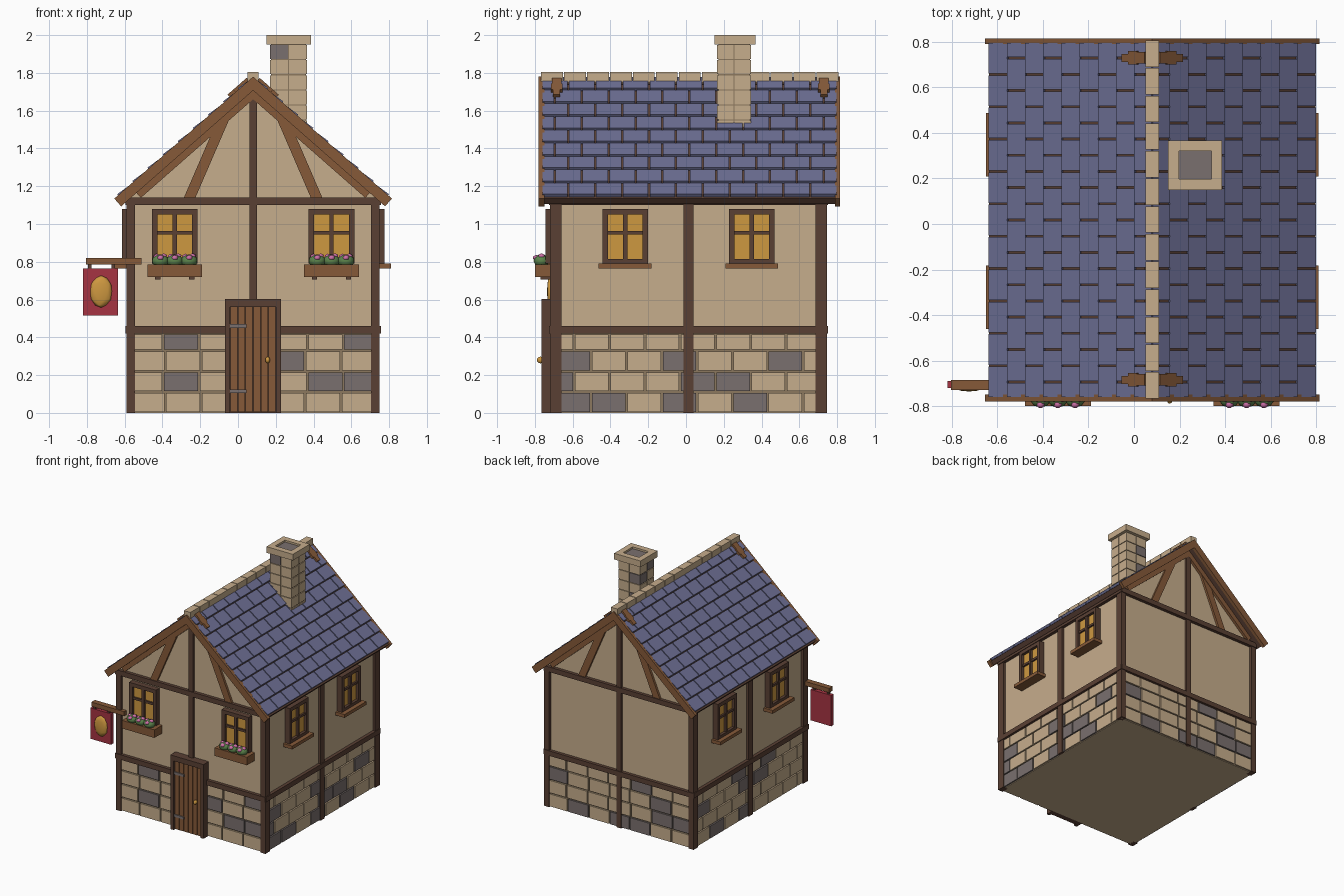
import bpy, bmesh, math, random
from mathutils import Matrix, Vector

if "Cube" in bpy.data.objects:
    bpy.data.objects.remove(bpy.data.objects["Cube"])

random.seed(4)
CX, CY = 0.08, 0.013            # house centre
HX, HY = 0.65, 0.713            # half size of the walls
RIDGE, SLOPE = 1.78, math.atan(0.878)

PALETTE = {
    "tan_plaster": (198, 173, 140), "mortar": (140, 120, 94), "grey_stone": (122, 112, 110),
    "dark_timber": (90, 64, 52), "brown_wood": (134, 90, 57), "slate_blue": (110, 112, 150),
    "amber": (206, 152, 64), "red_board": (166, 52, 66), "leaf_green": (92, 132, 76),
    "petal_pink": (206, 112, 168)}
TAN, MORTAR, GREY, DARK, WOOD, BLUE, AMBER, RED, GREEN, PINK = PALETTE


def linear(c):
    c /= 255
    return c / 12.92 if c <= 0.04045 else ((c + 0.055) / 1.055) ** 2.4


mats = {}
for name, rgb in PALETTE.items():
    mats[name] = bpy.data.materials.new(name)
    mats[name].diffuse_color = (*[linear(c) for c in rgb], 1)

parts = {}                      # part name -> (bmesh, list of its materials)


def paint(part, verts, mat):
    slots = parts[part][1]
    if mat not in slots:
        slots.append(mat)
    for f in {f for v in verts for f in v.link_faces}:
        f.material_index = slots.index(mat)


def box(part, x, y, z, mat, frame=Matrix()):
    """Box from three (low, high) ranges inside a frame."""
    bm = parts.setdefault(part, (bmesh.new(), []))[0]
    mid = Vector([(a + b) / 2 for a, b in (x, y, z)])
    size = [b - a for a, b in (x, y, z)]
    m = frame @ Matrix.Translation(mid) @ Matrix.Diagonal((*size, 1))
    paint(part, bmesh.ops.create_cube(bm, size=1, matrix=m)["verts"], mat)


def ball(part, centre, radii, mat, detail=2):
    bm = parts.setdefault(part, (bmesh.new(), []))[0]
    m = Matrix.Translation(centre) @ Matrix.Diagonal((*radii, 1))
    paint(part, bmesh.ops.create_icosphere(bm, subdivisions=detail, radius=1, matrix=m)["verts"], mat)


def wall(angle, dist):
    """Frame of a wall: x along it, -y outward, y = 0 on its surface."""
    return (Matrix.Translation((CX, CY, 0)) @ Matrix.Rotation(math.radians(angle), 4, "Z")
            @ Matrix.Translation((0, -dist, 0)))


FRONT, RIGHT, BACK, LEFT = wall(0, HY), wall(90, HX), wall(180, HY), wall(-90, HX)


def slope(side):
    """Frame of a roof slope: x down the slope, z away from the roof."""
    c, s = math.cos(SLOPE), math.sin(SLOPE)
    return Matrix(((side * c, 0, side * s, CX), (0, 1, 0, 0), (-s, 0, c, RIDGE), (0, 0, 0, 1)))


# Walls: stone base, plaster storey and gable prism
X, Y = (CX - HX, CX + HX), (CY - HY, CY + HY)
box("base_wall", X, Y, (0.004, 0.43), MORTAR)
box("floor", X, Y, (0, 0.004), TAN)
box("plaster_wall", X, Y, (0.43, 1.12), TAN)
bm = parts.setdefault("gable_wall", (bmesh.new(), []))[0]
outline = [(X[0], 1.12), (X[1], 1.12), (X[1], 1.14), (CX, 1.71), (X[0], 1.14)]
face = bm.faces.new([bm.verts.new((x, Y[0], z)) for x, z in outline])
new = bmesh.ops.extrude_face_region(bm, geom=[face])["geom"]
bmesh.ops.translate(bm, vec=(0, 2 * HY, 0), verts=[g for g in new if isinstance(g, bmesh.types.BMVert)])
bm.faces.new([v for v in face.verts]) if not face.is_valid else None
paint("gable_wall", list(bm.verts), TAN)

# Stone courses
LEVELS = [0, 0.11, 0.22, 0.33, 0.42]


def courses(part, frame, half, joints, greys):
    for row in range(4):
        edges = [-half] + joints(row) + [half]
        for k in range(len(edges) - 1):
            grey = (row, k) in greys if greys else random.random() < 0.22
            box(part, (edges[k] + 0.005, edges[k + 1] - 0.005), (-0.013, 0.01),
                (LEVELS[row] + 0.005, LEVELS[row + 1] - 0.005), GREY if grey else TAN, frame)


def end_joints(row):
    return [u + 0.012 * (row % 2) * (-1 if u < 0 else 1) for u in (-0.465, -0.275, -0.09, 0.09, 0.275, 0.465)]


def side_joints(row):
    return [(-0.605 if row % 2 else -0.515) + 0.187 * k for k in range(7)]


courses("front_stones", FRONT, HX - 0.01, end_joints, {(1, 1), (1, 5), (1, 6), (2, 4), (3, 1), (3, 6)})
courses("right_stones", RIGHT, HY - 0.01, side_joints,
        {(0, 0), (0, 1), (0, 3), (0, 5), (1, 0), (1, 4), (1, 5), (2, 0), (2, 3), (2, 6)})
courses("back_stones", BACK, HX - 0.01, end_joints, None)
courses("left_stones", LEFT, HY - 0.01, side_joints, None)

# Timber frame
for sx in (-1, 1):
    for sy in (-1, 1):
        box("corner_posts", sorted((CX + sx * 0.625, CX + sx * 0.67)),
            sorted((CY + sy * 0.673, CY + sy * 0.733)), (0, 1.12), DARK)
for frame, half, top in ((FRONT, HX, 1.14), (BACK, HX, 1.14), (RIGHT, HY, 1.125), (LEFT, HY, 1.125)):
    box("rails", (-half - 0.022, half + 0.022), (-0.026, 0.01), (0.42, 0.46), DARK, frame)
    box("rails", (-half - 0.022, half + 0.022), (-0.026, 0.01), (1.10, top), DARK, frame)
    gable = half == HX
    box("middle_posts", (-0.02, 0.02) if gable else (-0.026, 0.026), (-0.02, 0.01),
        (0.5 if frame is FRONT else 0, 1.72 if gable else 1.11), DARK, frame)

# Gable braces and rafters
for frame in (FRONT, BACK):
    for s in (-1, 1):
        a, b = Vector((s * 0.34, 0, 1.13)), Vector((s * 0.15, 0, 1.57))
        tilt = Matrix.Translation(a) @ Matrix.Rotation(math.atan2(b.x - a.x, b.z - a.z), 4, "Y")
        box("gable_braces", (-0.028, 0.028), (-0.018, 0.01), (0, (b - a).length), WOOD, frame @ tilt)
for s in (-1, 1):
    for y in ((Y[0] - 0.022, Y[0] + 0.01), (Y[1] - 0.01, Y[1] + 0.022)):
        box("rafters", (0, 0.87), y, (-0.09, -0.04), WOOD, slope(s))
    for y in ((-0.78, -0.75), (0.79, 0.815)):
        box("barge_boards", (0, 0.978), y, (-0.055, 0), WOOD, slope(s))

# Roof deck and overlapping slates
R0, R1, ROWS, COLS = -0.765, 0.80, 9, 11
row_len, tile = 0.958 / ROWS, (R1 - R0) / COLS
for s in (-1, 1):
    box("roof_deck", (0, 0.965), (-0.755, 0.795), (-0.05, -0.012), DARK, slope(s))
    for r in range(ROWS):
        tilt = slope(s) @ Matrix.Translation((r * row_len, 0, -0.012)) @ Matrix.Rotation(-0.09, 4, "Y")
        for c in range(COLS + 1):
            lo = R0 + (c - 0.5 * (r % 2)) * tile
            y = (max(lo, R0) + 0.004, min(lo + tile, R1) - 0.004)
            if y[1] - y[0] > 0.02:
                box("roof_slates", (0, row_len - 0.006), y, (-0.008, 0.01), BLUE, tilt)
    # Carved straps over the ridge ends
    for yc in (-0.685, 0.73):
        for s0, s1, w in ((0.03, 0.075, 0.025), (0.075, 0.125, 0.03), (0.125, 0.165, 0.018)):
            box("ridge_straps", (s0, s1), (yc - w, yc + w), (-0.01, 0.018), WOOD, slope(s))

# Ridge caps
for k in range(13):
    y = -0.77 + k * 0.1215
    box("ridge_caps", (CX - 0.029, CX + 0.029), (y + 0.003, y + 0.1185), (1.75, 1.805), TAN)

# Chimney: core, blocks, hollow cap
box("chimney_core", (0.176, 0.359), (0.171, 0.339), (1.45, 1.95), MORTAR)
for k in range(6):
    z = 1.47 + k * 0.08
    for x in ((0.17, 0.265), (0.271, 0.365)):
        for y in ((0.165, 0.252), (0.258, 0.345)):
            grey = (k == 5 and x[0] < 0.2 and y[0] < 0.2) or (y[0] > 0.2 and x[0] < 0.2 and k in (2, 4))
            box("chimney_stones", x, y, (z + 0.003, z + 0.077), GREY if grey else TAN)
for x, y in (((0.15, 0.197), (0.15, 0.368)), ((0.34, 0.387), (0.15, 0.368)),
             ((0.197, 0.34), (0.15, 0.198)), ((0.197, 0.34), (0.32, 0.368))):
    box("chimney_cap", x, y, (1.95, 2.0), TAN)
box("chimney_flue", (0.195, 0.342), (0.196, 0.322), (1.95, 1.985), GREY)


def window(frame, u, planter):
    f = frame @ Matrix.Translation((u, 0, 0))
    box("window_glass", (-0.1, 0.1), (-0.022, 0.01), (0.81, 1.06), AMBER, f)
    for s in (-1, 1):
        box("window_frames", sorted((s * 0.092, s * 0.121)), (-0.045, 0), (0.79, 1.08), DARK, f)
    for z in ((0.79, 0.815), (1.05, 1.08)):
        box("window_frames", (-0.095, 0.095), (-0.045, 0), z, DARK, f)
    box("window_bars", (-0.011, 0.011), (-0.04, 0), (0.81, 1.055), DARK, f)
    box("window_bars", (-0.095, 0.095), (-0.036, 0), (0.945, 0.963), DARK, f)
    if not planter:
        box("window_sills", (-0.14, 0.14), (-0.08, 0), (0.765, 0.792), WOOD, f)
        return
    box("flower_boxes", (-0.145, 0.145), (-0.1, 0), (0.72, 0.785), WOOD, f)
    for s in (-1, 1):
        box("box_brackets", (s * 0.09 - 0.014, s * 0.09 + 0.014), (-0.07, 0), (0.705, 0.72), DARK, f)
    for k in (-1, 0, 1):
        ball("leaves", f @ Vector((k * 0.076, -0.065, 0.805)), (0.046, 0.042, 0.034), GREEN)
        for dx, dz in ((-0.02, 0.024), (0.018, 0.026), (0, 0.018)):
            y = -0.092 if dx == 0 else -0.065
            ball("blossoms", f @ Vector((k * 0.076 + dx, y, 0.803 + dz)), (0.02, 0.02, 0.016), PINK, 1)


for s in (-1, 1):
    window(FRONT, s * 0.415, True)
    window(RIGHT, s * 0.335, False)
    window(LEFT, s * 0.335, False)

# Door: frame, planks, hinges, knob
for x in ((-0.15, -0.122), (0.12, 0.147)):
    box("door_frame", x, (-0.065, 0), (0, 0.6), DARK, FRONT)
box("door_frame", (-0.15, 0.147), (-0.066, 0), (0.56, 0.602), DARK, FRONT)
box("door_back", (-0.125, 0.125), (-0.04, 0), (0, 0.57), DARK, FRONT)
for k in range(6):
    u = -0.122 + k * 0.0405
    box("door_planks", (u + 0.002, u + 0.0385), (-0.052, 0), (0.005, 0.56), WOOD, FRONT)
for z in (0.115, 0.46):
    box("door_hinges", (-0.122, -0.035), (-0.06, -0.04), (z - 0.01, z + 0.01), GREY, FRONT)
ball("door_knob", FRONT @ Vector((0.077, -0.07, 0.28)), (0.013, 0.02, 0.018), AMBER)

# Hanging sign
box("sign_arm", (-0.805, -0.51), (-0.73, -0.685), (0.785, 0.82), WOOD)
for x in (-0.785, -0.66):
    box("sign_hangers", (x - 0.009, x + 0.009), (-0.715, -0.697), (0.76, 0.79), DARK)
box("sign_board", (-0.82, -0.635), (-0.72, -0.69), (0.515, 0.765), RED)
ball("sign_emblem", (-0.725, -0.72, 0.642), (0.06, 0.016, 0.085), AMBER)

# Turn every part into an object
SMOOTH = {"door_knob", "leaves", "blossoms", "sign_emblem"}
for name, (bm, slots) in parts.items():
    bmesh.ops.recalc_face_normals(bm, faces=bm.faces)
    for f in bm.faces:
        f.smooth = name in SMOOTH
    mesh = bpy.data.meshes.new(name)
    bm.to_mesh(mesh)
    bm.free()
    for m in slots:
        mesh.materials.append(mats[m])
    bpy.context.collection.objects.link(bpy.data.objects.new(name, mesh))

for m in bpy.data.materials:
    if m.users and not m.is_grease_pencil:
        m.use_nodes = True
        m.node_tree.nodes["Principled BSDF"].inputs["Base Color"].default_value = m.diffuse_color
